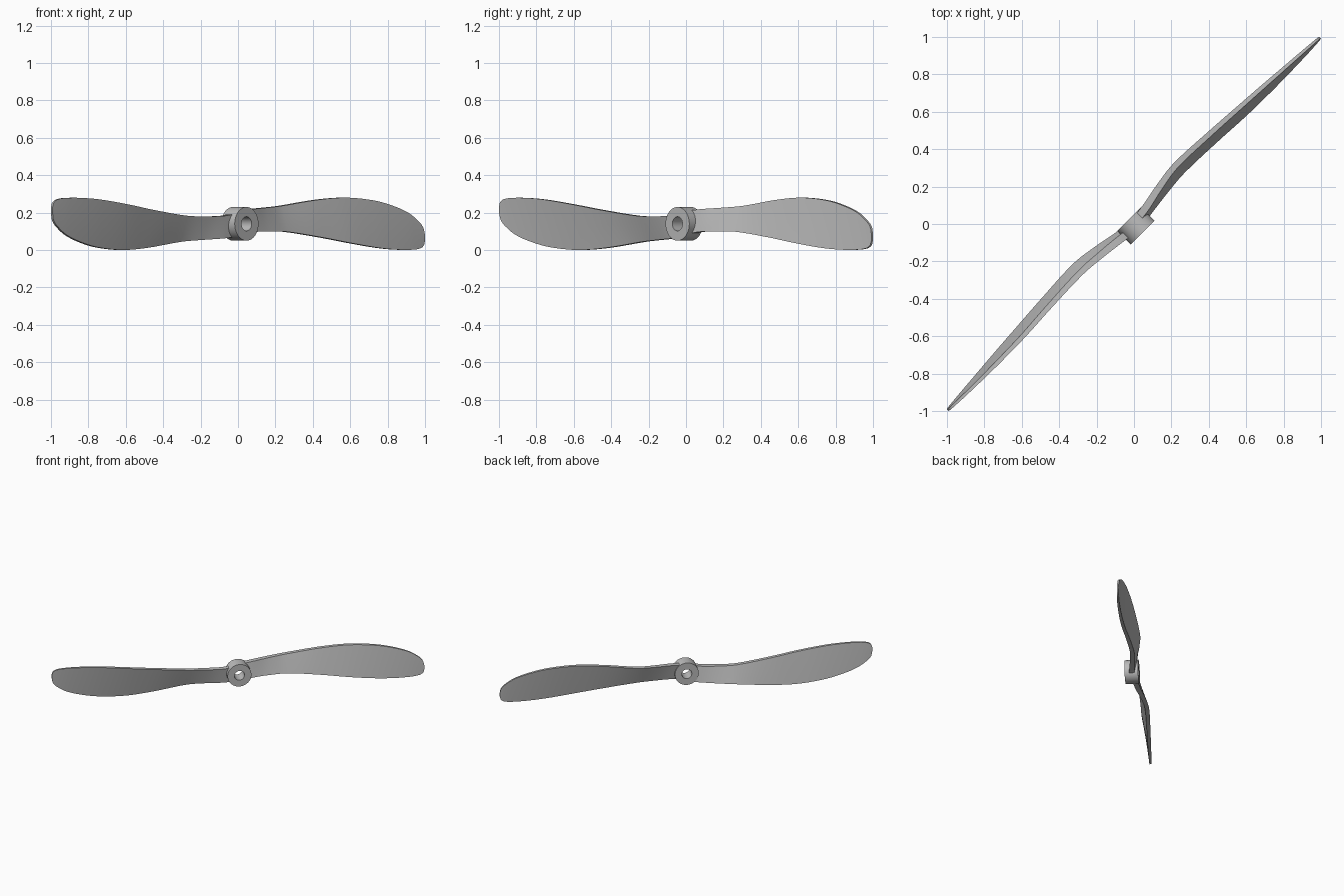
import bpy
import bmesh
from math import pi, sin, cos, radians
from mathutils import Matrix, Vector

cube = bpy.data.objects.get("Cube")
if cube:
    bpy.data.objects.remove(cube, do_unlink=True)

AXIS_HEIGHT = 0.14
PLACE = Matrix.Translation((0, 0, AXIS_HEIGHT)) @ Matrix.Rotation(pi / 4, 4, "Z")

grey = bpy.data.materials.new("plain grey")
grey.use_nodes = True
grey.diffuse_color = (0.5, 0.5, 0.5, 1)
grey.node_tree.nodes["Principled BSDF"].inputs["Base Color"].default_value = grey.diffuse_color


def make_tube(name, rings, matrix, wrap=False):
    """Skin a list of equal closed rings; cap the ends unless wrapped."""
    bm = bmesh.new()
    loops = [[bm.verts.new(p) for p in ring] for ring in rings]
    pairs = list(zip(loops, loops[1:]))
    if wrap:
        pairs.append((loops[-1], loops[0]))
    else:
        bm.faces.new(loops[0])
        bm.faces.new(loops[-1])
    for a, b in pairs:
        for i in range(len(a)):
            j = (i + 1) % len(a)
            bm.faces.new((a[i], a[j], b[j], b[i]))
    bmesh.ops.recalc_face_normals(bm, faces=bm.faces)
    mesh = bpy.data.meshes.new(name)
    bm.to_mesh(mesh)
    bm.free()
    mesh.materials.append(grey)
    mesh.shade_smooth()
    mesh.set_sharp_from_angle(angle=radians(35))
    obj = bpy.data.objects.new(name, mesh)
    obj.matrix_world = matrix
    bpy.context.collection.objects.link(obj)
    return obj


def smooth_rows(rows, steps):
    """Curve smoothly through every row of values."""
    rows = [Vector(r) for r in rows]
    out = []
    for i in range(len(rows) - 1):
        b, c = rows[i], rows[i + 1]
        a, d = rows[max(i - 1, 0)], rows[min(i + 2, len(rows) - 1)]
        # tangents scaled to the uneven spacing along the blade
        span = c[0] - b[0]
        m = (c - a) * (span / (c[0] - a[0]))
        n = (d - b) * (span / (d[0] - b[0]))
        for k in range(steps):
            t = k / steps
            s = t * t * (3 - 2 * t)
            out.append(b + (c - b) * s + m * (t * (1 - t) ** 2) - n * (t * t * (1 - t)))
    return out + [rows[-1]]


# Blade sections: distance, upper and lower edge depth, upper and lower height, thickness
SECTIONS = [
    (0.05, 0.01, -0.015, 0.212, 0.085, 0.04),
    (0.12, 0.02, -0.005, 0.219, 0.097, 0.04),
    (0.24, 0.045, 0.008, 0.226, 0.1, 0.036),
    (0.38, 0.064, 0.018, 0.236, 0.097, 0.032),
    (0.64, 0.054, 0.008, 0.268, 0.066, 0.028),
    (0.84, 0.042, -0.004, 0.28, 0.037, 0.025),
    (1.03, 0.03, -0.008, 0.267, 0.013, 0.022),
    (1.16, 0.021, -0.008, 0.242, 0.003, 0.019),
    (1.29, 0.012, -0.006, 0.2, 0.001, 0.016),
    (1.37, 0.006, -0.003, 0.15, 0.009, 0.014),
    (1.4, 0.003, -0.001, 0.115, 0.027, 0.013),
    (1.408, 0, 0, 0.08, 0.05, 0.012),
]
CHORD = 8


def blade_ring(row):
    dist, y_top, y_low, z_top, z_low, thick = row
    ring = []
    for side in (1, -1):
        for k in range(CHORD + 1):
            f = k / CHORD if side == 1 else 1 - k / CHORD
            y = y_low + (y_top - y_low) * f + side * thick / 2
            ring.append((dist, y, z_low + (z_top - z_low) * f - AXIS_HEIGHT))
    return ring


# Two twisted blades, half a turn apart about the hub axis
blade_rings = [blade_ring(r) for r in smooth_rows(SECTIONS, 5)]
for index, name in enumerate(("left_blade", "right_blade")):
    make_tube(name, blade_rings, PLACE @ Matrix.Rotation(pi * index, 4, "Y"))

# Hub with a through bore
FRONT, BACK, OUTER, BORE = -0.065, 0.037, 0.09, 0.038
PROFILE = [(OUTER, FRONT), (OUTER, BACK), (BORE, BACK), (BORE, FRONT)]
SIDES = 48
hub_rings = [
    [(r * cos(2 * pi * i / SIDES), y, r * sin(2 * pi * i / SIDES)) for r, y in PROFILE]
    for i in range(SIDES)
]
make_tube("hub", hub_rings, PLACE, wrap=True)
